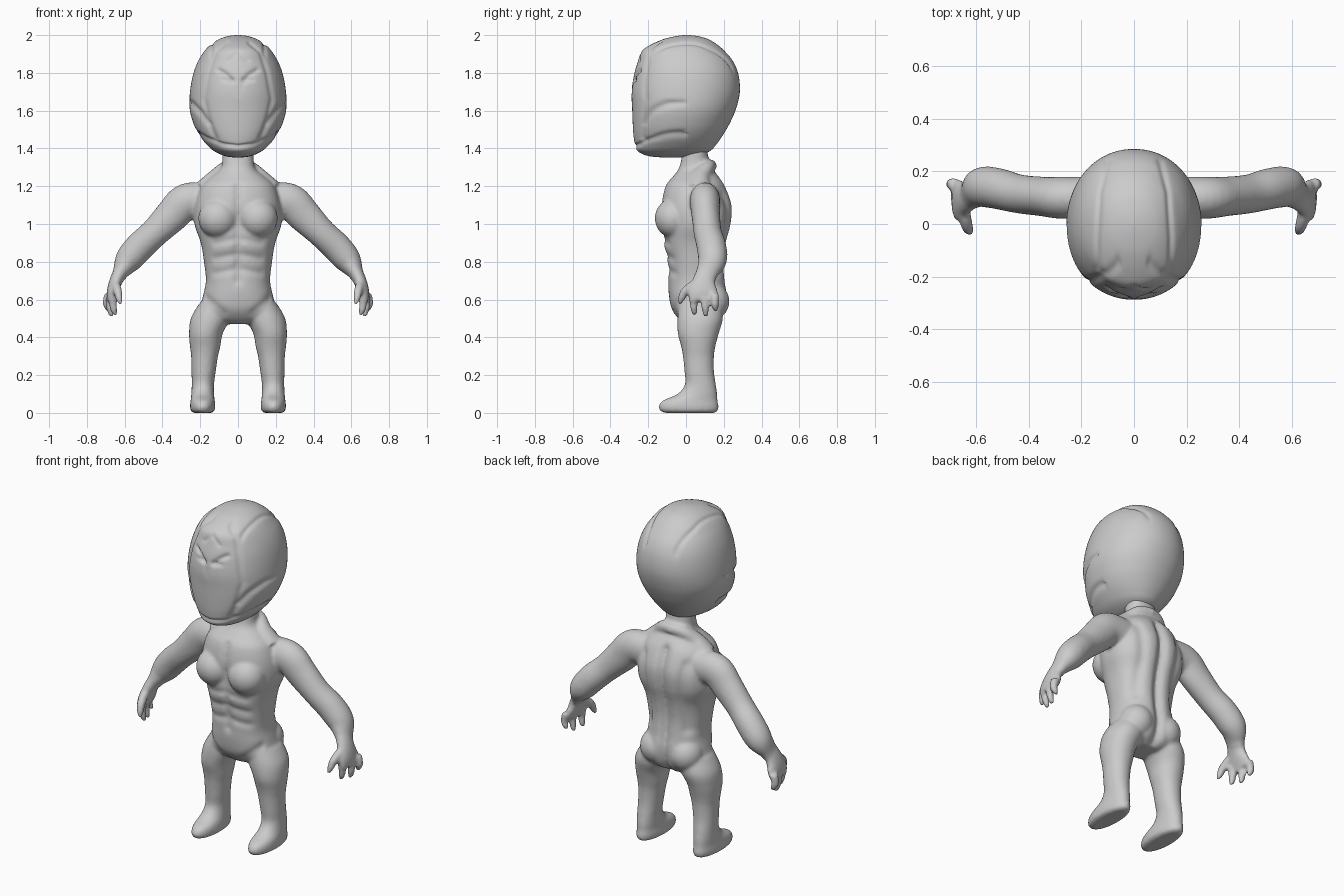
import bpy, bmesh, math
from mathutils import Vector, Matrix


def spline(secs, n):
    """Catmull-Rom resampling of a list of number tuples."""
    out, m = [], len(secs)
    for k in range(n):
        t = k / (n - 1) * (m - 1)
        i = min(int(t), m - 2)
        u = t - i
        p = [secs[max(0, min(m - 1, i + j))] for j in (-1, 0, 1, 2)]
        out.append([0.5 * (2 * b + (c - a) * u + (2 * a - 5 * b + 4 * c - d) * u * u
                           + (3 * b - a - 3 * c + d) * u ** 3) for a, b, c, d in zip(*p)])
    return out


def tube(bm, secs, n=24, sides=24, flat=False, power=2.0, s=1):
    """Loft ellipses (x, y, z, radius_across, radius_y); flat keeps rings level."""
    rows = spline(secs, n)
    pts = [Vector((s * r[0], r[1], r[2])) for r in rows]
    verts, rings = [], []
    for k, r in enumerate(rows):
        b, a = Vector((1, 0, 0)), Vector((0, 1, 0))
        if not flat:
            t = (pts[min(k + 1, n - 1)] - pts[max(k - 1, 0)]).normalized()
            b = t.cross(a).normalized()
            a = b.cross(t)
        ring = []
        for j in range(sides):
            w = 2 * math.pi * j / sides
            c, q = math.cos(w), math.sin(w)
            c = math.copysign(abs(c) ** (2 / power), c)
            q = math.copysign(abs(q) ** (2 / power), q)
            ring.append(bm.verts.new(pts[k] + b * c * max(r[3], .001) + a * q * max(r[4], .001)))
        rings.append(ring)
        verts += ring
    for r0, r1 in zip(rings, rings[1:]):
        for j in range(sides):
            bm.faces.new((r0[j], r0[j - 1], r1[j - 1], r1[j]))
    bm.faces.new(rings[0])
    bm.faces.new(rings[-1])
    return verts


def ball(bm, pos, size):
    m = Matrix.Translation(pos) @ Matrix.Diagonal((*size, 1))
    bmesh.ops.create_uvsphere(bm, u_segments=32, v_segments=20, radius=1, matrix=m)


def groove(verts, line, depth, width, centre, plane=(0, 2), where=lambda p: p.y < 0):
    """Press a mirrored line into the surface, seen along one axis."""
    segs = [(Vector(a), Vector(b) - Vector(a)) for a, b in zip(line, line[1:])]
    for v in verts:
        if not where(v.co):
            continue
        p = Vector((abs(v.co[plane[0]]), v.co[plane[1]]))
        d = min((p - a - e * max(0, min(1, (p - a).dot(e) / e.length_squared))).length
                for a, e in segs)
        if d < 3 * width:
            v.co += (Vector(centre(v.co)) - v.co).normalized() * depth * math.exp(-(d / width) ** 2)


def finish(bm, name):
    bmesh.ops.recalc_face_normals(bm, faces=bm.faces)
    for f in bm.faces:
        f.smooth = True
    me = bpy.data.meshes.new(name)
    bm.to_mesh(me)
    bm.free()
    ob = bpy.data.objects.new(name, me)
    bpy.context.collection.objects.link(ob)
    return ob


# Helmeted head: z, front y, back y, half width
profile = [(1.352, -.12, -.04, .02), (1.36, -.2, .06, .07), (1.385, -.255, .125, .125),
           (1.42, -.27, .16, .165), (1.47, -.278, .195, .205), (1.53, -.282, .23, .235),
           (1.61, -.285, .265, .256), (1.70, -.288, .285, .254), (1.79, -.275, .278, .238),
           (1.86, -.255, .25, .212), (1.915, -.235, .205, .178), (1.95, -.185, .165, .145),
           (1.98, -.115, .115, .098), (1.995, -.05, .06, .05), (2.0, -.01, .02, .01)]
bm = bmesh.new()
hv = tube(bm, [(0, (f + b) / 2, z, w, (b - f) / 2) for z, f, b, w in profile],
          120, 128, True, 2.1)
mid = lambda p: (0, 0, 1.68)
# Visor outline, cheek guards, eye slits and brow crest
for line, depth, width in (
        ([(.06, 1.96), (.12, 1.91), (.155, 1.8), (.18, 1.66), (.15, 1.53)], .008, .010),
        ([(.25, 1.64), (.2, 1.59), (.15, 1.52), (.12, 1.45)], .012, .014),
        ([(.23, 1.49), (.17, 1.455), (.08, 1.42), (0, 1.41)], .009, .010),
        ([(.03, 1.76), (.06, 1.79), (.10, 1.815)], .014, .010),
        ([(.035, 1.76), (.075, 1.765)], .010, .009),
        ([(0, 1.68), (.03, 1.76)], .004, .008),
        ([(0, 1.91), (.05, 1.865)], .006, .010)):
    groove(hv, line, depth, width, mid)
# Side and crown seams
groove(hv, [(-.19, 1.92), (-.16, 1.84), (-.18, 1.7), (-.17, 1.5)], .006, .010, mid, (1, 2),
       lambda p: False)
groove(hv, [(.10, .24), (.13, .12), (.14, -.05), (.14, -.17)], .008, .010, mid, (0, 1),
       lambda p: p.z > 1.72)
finish(bm, "helmet_head")

# Torso and neck: z, front y, back y, half width
bm = bmesh.new()
profile = [(1.42, -.01, .11, .085), (1.34, -.025, .12, .083), (1.29, -.04, .14, .095),
           (1.25, -.07, .175, .145), (1.2, -.11, .21, .195), (1.1, -.13, .245, .228),
           (1.0, -.12, .24, .23), (.9, -.12, .215, .197), (.8, -.1, .203, .18),
           (.7, -.095, .21, .17), (.62, -.09, .222, .185), (.55, -.075, .215, .2),
           (.5, -.04, .19, .17), (.47, 0, .15, .08)]
tv = tube(bm, [(0, (f + b) / 2, z, w, (b - f) / 2) for z, f, b, w in profile],
          110, 112, True, 2.3)
core = lambda p: (0, .06, p.z)
front, back = (lambda p: p.y < 0), (lambda p: p.y > .1)
groove(tv, [(0, 1.2), (0, .7)], .014, .02, core, where=front)
for z in (.92, .84, .76):
    groove(tv, [(.02, z), (.12, z - .02)], .009, .016, core, where=front)
groove(tv, [(.19, .62), (.08, .53)], .010, .02, core, where=front)
groove(tv, [(0, 1.2), (0, .5)], .03, .03, core, where=back)
groove(tv, [(.14, 1.15), (.12, .95), (.13, .75)], .014, .025, core, where=back)

for s in (-1, 1):
    # Chest, seat and collar
    ball(bm, (s * .105, -.065, 1.03), (.105, .1, .105))
    ball(bm, (s * .095, .13, .59), (.095, .1, .1))
    tube(bm, [(-.01, .135, 1.31, .03, .03), (.06, .115, 1.30, .035, .035),
              (.12, .075, 1.25, .04, .05), (.19, .07, 1.19, .04, .06)], s=s)
    # Arm
    tube(bm, [(.12, .10, 1.12, .09, .08), (.2, .10, 1.125, .095, .08),
              (.28, .10, 1.115, .096, .08), (.35, .105, 1.045, .09, .075),
              (.44, .115, .955, .077, .074), (.52, .135, .88, .078, .078),
              (.58, .14, .81, .072, .076), (.618, .115, .75, .045, .06),
              (.632, .105, .72, .036, .055)], 40, 32, s=s)
    # Palm
    tube(bm, [(.61, .115, .77, .04, .05), (.645, .095, .70, .035, .06),
              (.665, .09, .64, .03, .08), (.674, .095, .595, .02, .075)], s=s)
    # Fingers and thumb
    for y, tip in ((.04, .515), (.1, .508), (.152, .535)):
        x = .672 + (y - .1) * .3
        tube(bm, [(x, y, .63, .022, .024), (x + .008, y, .58, .021, .021),
                  (x, y + .004, tip + .02, .017, .016), (x - .01, y + .004, tip, .007, .007)],
             16, 16, s=s)
    tube(bm, [(.65, .06, .69, .025, .025), (.637, -.003, .645, .023, .024),
              (.628, -.026, .60, .018, .017), (.622, -.032, .572, .007, .007)], 16, 16, s=s)
    # Leg and foot
    tube(bm, [(.12, .075, .58, .085, .11), (.147, .075, .5, .103, .12),
              (.17, .065, .42, .089, .108), (.174, .065, .35, .080, .09),
              (.177, .066, .30, .071, .082), (.182, .07, .22, .064, .078),
              (.186, .076, .15, .059, .082), (.187, .06, .1, .060, .105),
              (.187, .022, .065, .064, .145), (.187, .014, .035, .067, .158),
              (.187, .016, .01, .062, .152), (.187, .02, 0, .045, .13)],
         60, 40, True, 2.1, s)

# Fuse the body parts into one skin
body = finish(bm, "body")
fuse = body.modifiers.new("fuse", 'REMESH')
fuse.mode, fuse.voxel_size, fuse.use_smooth_shade = 'VOXEL', .0095, True
soft = body.modifiers.new("soften", 'SMOOTH')
soft.factor, soft.iterations = .5, 5
